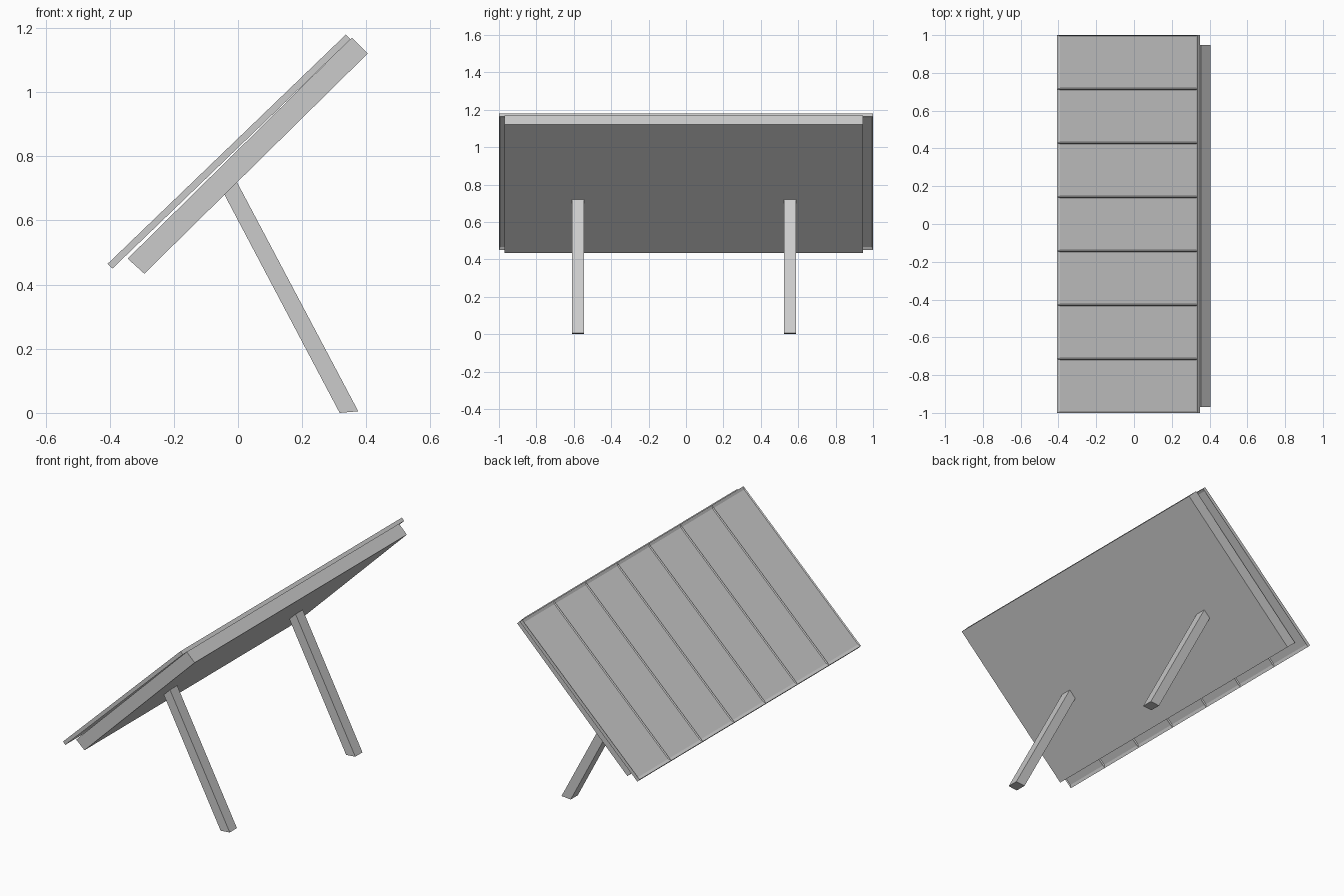
import bpy, bmesh, math
from mathutils import Matrix

if "Cube" in bpy.data.objects:
    bpy.data.objects.remove(bpy.data.objects["Cube"])


def finish(bm, name):
    bmesh.ops.recalc_face_normals(bm, faces=bm.faces[:])
    mesh = bpy.data.meshes.new(name)
    bm.to_mesh(mesh)
    bm.free()
    obj = bpy.data.objects.new(name, mesh)
    bpy.context.collection.objects.link(obj)
    return obj


def prism(name, profile, y0, y1):
    """Extrude an x-z profile from y0 to y1."""
    bm = bmesh.new()
    face = bm.faces.new([bm.verts.new((x, y0, z)) for x, z in profile])
    ext = bmesh.ops.extrude_face_region(bm, geom=[face])["geom"]
    verts = [g for g in ext if isinstance(g, bmesh.types.BMVert)]
    bmesh.ops.translate(bm, verts=verts, vec=(0, y1 - y0, 0))
    return finish(bm, name)


# Slatted panel: a tilted slab cut into seven cells, recessed on both faces
LENGTH, THICK, CELLS = 1.031, 0.021, 7
RIM, END_RIM, DEPTH = 0.007, 0.018, 0.006
bm = bmesh.new()
bmesh.ops.create_cube(bm, size=1)
bmesh.ops.scale(bm, verts=bm.verts, vec=(LENGTH, 2, THICK))
for i in range(1, CELLS):
    bmesh.ops.bisect_plane(bm, geom=bm.verts[:] + bm.edges[:] + bm.faces[:],
                           plane_co=(0, -1 + 2 * i / CELLS, 0), plane_no=(0, 1, 0))
bm.normal_update()
cells = [f for f in bm.faces if abs(f.normal.z) > 0.9]
bmesh.ops.inset_individual(bm, faces=cells, thickness=RIM, depth=-DEPTH)
k = (LENGTH - 2 * END_RIM) / (LENGTH - 2 * RIM)
for v in {v for f in cells for v in f.verts}:
    v.co.x *= k
bm.transform(Matrix.Translation((-0.028, 0, 0.8145))
             @ Matrix.Rotation(-math.radians(43.9), 4, 'Y'))
finish(bm, "slatted_panel")

# Backing box behind the panel
prism("backing_box", [(-0.344, 0.481), (-0.292, 0.434), (0.405, 1.121), (0.355, 1.17)],
      -0.97, 0.947)

# Rear support legs, trimmed to the backing and the floor
leg = [(-0.042, 0.68), (0.317, 0.0), (0.375, 0.005), (-0.003, 0.719)]
for side, y in (("left", -0.61), ("right", 0.524)):
    prism(f"support_leg_{side}", leg, y, y + 0.065)
